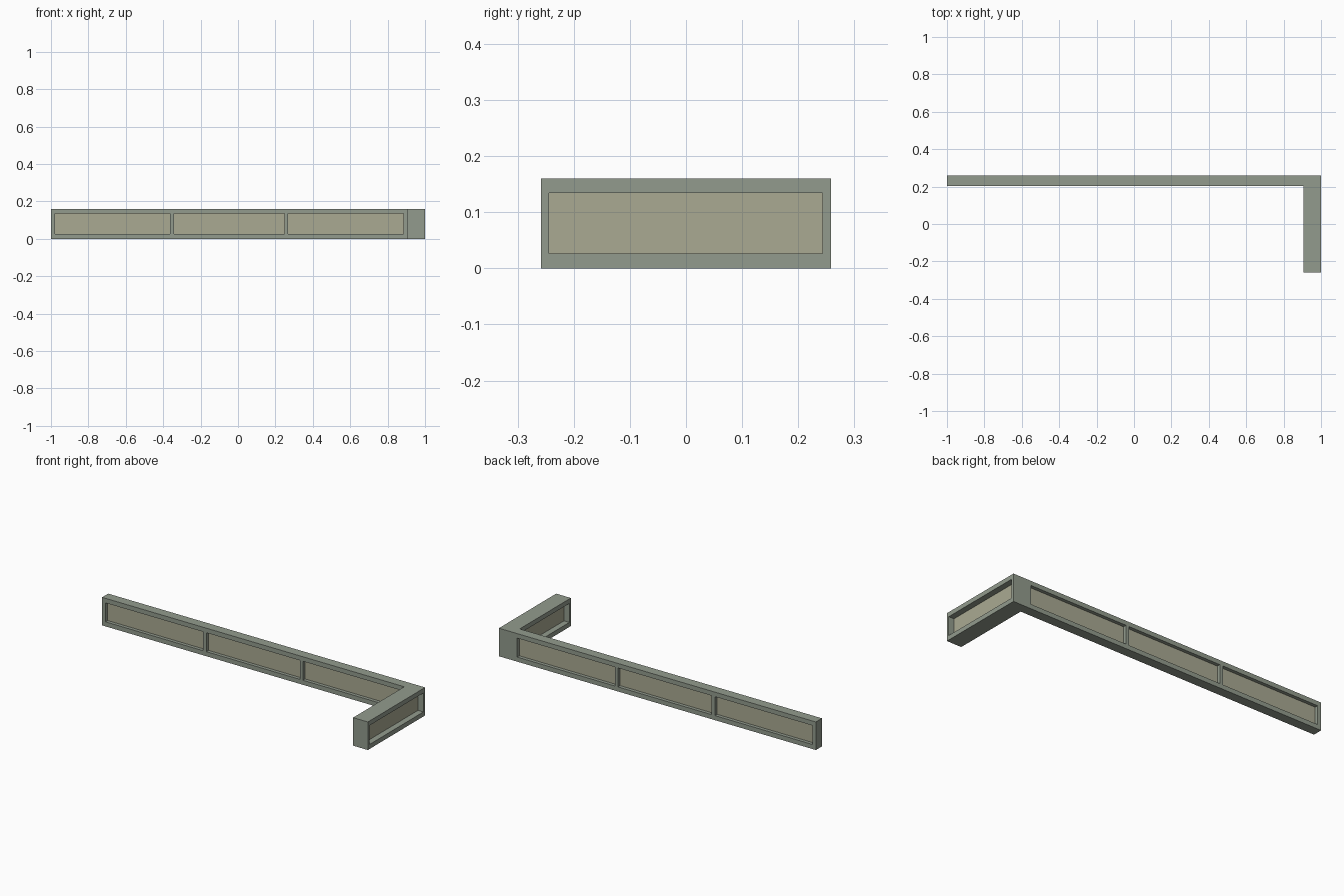
import bpy, bmesh

if "Cube" in bpy.data.objects:
    bpy.data.objects.remove(bpy.data.objects["Cube"])

def material(name, rgb):
    m = bpy.data.materials.new(name)
    m.diffuse_color = (*rgb, 1)
    m.use_nodes = True
    m.node_tree.nodes["Principled BSDF"].inputs["Base Color"].default_value = m.diffuse_color
    return m

FRAME = material("frame_grey_green", (0.29, 0.33, 0.27))
PANEL = material("panel_tan", (0.40, 0.40, 0.29))

def prism(name, outline, z0, z1, mat):
    bm = bmesh.new()
    base = bm.faces.new([bm.verts.new((x, y, z0)) for x, y in outline])
    top = bmesh.ops.extrude_face_region(bm, geom=[base])["geom"]
    bmesh.ops.translate(bm, vec=(0, 0, z1 - z0),
                        verts=[v for v in top if isinstance(v, bmesh.types.BMVert)])
    bmesh.ops.recalc_face_normals(bm, faces=bm.faces)
    me = bpy.data.meshes.new(name)
    bm.to_mesh(me)
    bm.free()
    me.materials.append(mat)
    ob = bpy.data.objects.new(name, me)
    bpy.context.collection.objects.link(ob)
    return ob

def box(name, x, y, z, mat):
    return prism(name, [(x[0], y[0]), (x[1], y[0]), (x[1], y[1]), (x[0], y[1])], *z, mat)

H, Y, INNER_Y, ARM_X = 0.16, 0.258, 0.203, 0.907
Z = (0.026, 0.134)

# L-shaped frame: long run along the back, short arm on the right
frame = prism("frame", [(-1, INNER_Y), (ARM_X, INNER_Y), (ARM_X, -Y), (1, -Y), (1, Y), (-1, Y)],
              0, H, FRAME)

def cut(x, y):
    c = box("opening_cutter", x, y, Z, FRAME)
    c.hide_render = True
    m = frame.modifiers.new("opening", "BOOLEAN")
    m.operation, m.solver, m.object = "DIFFERENCE", "EXACT", c
    bpy.context.view_layer.objects.active = frame
    bpy.ops.object.modifier_apply(modifier=m.name)
    bpy.data.objects.remove(c)

# Long run: three openings with a thin panel in each
mid = (Y + INNER_Y) / 2
for i, x in enumerate([(-0.978, -0.363), (-0.342, 0.248), (0.267, 0.885)]):
    cut(x, (0.1, 0.4))
    box(f"back_panel_{i + 1}", x, (mid - 0.008, mid + 0.008), Z, PANEL)

# Short arm: outer recess is full length, inner one stops at the corner
cut((0.955, 1.1), (-0.244, 0.243))
cut((0.8, 0.96), (-0.244, 0.19))
box("arm_panel", (0.941, 0.966), (-0.244, 0.243), Z, PANEL)
